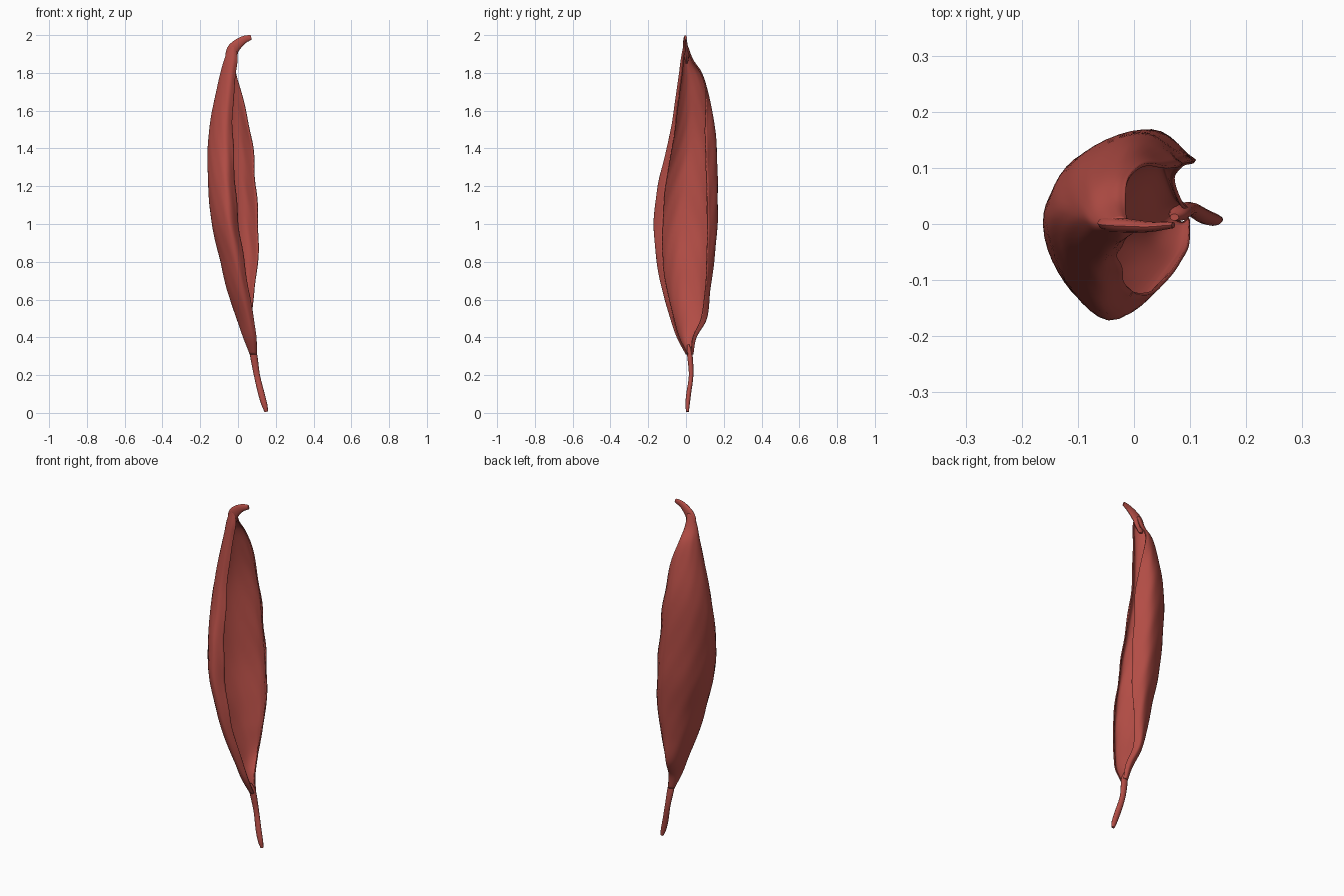
import bpy
import bmesh
from math import sin, pi
from mathutils import Vector

default = bpy.data.objects.get("Cube")
if default:
    bpy.data.objects.remove(default)

red = bpy.data.materials.new("dry red")
red.use_nodes = True
colour = (0.45, 0.074, 0.06, 1)
red.diffuse_color = colour
shader = red.node_tree.nodes["Principled BSDF"]
shader.inputs["Base Color"].default_value = colour
shader.inputs["Roughness"].default_value = 0.8


def spline(points, steps):
    """Smooth path through points of any dimension."""
    pts = [Vector(p) for p in points]
    pts = [2 * pts[0] - pts[1]] + pts + [2 * pts[-1] - pts[-2]]
    path = []
    for a, b, c, d in zip(pts, pts[1:], pts[2:], pts[3:]):
        for i in range(steps):
            t = i / steps
            path.append(b + (c - a) * t / 2 + (2 * a - 5 * b + 4 * c - d) * t * t / 2
                        + (3 * b - a - 3 * c + d) * t ** 3 / 2)
    return path + [pts[-2]]


def add_part(name, bm):
    """Turn a bmesh into a smooth red object."""
    bmesh.ops.recalc_face_normals(bm, faces=bm.faces)
    mesh = bpy.data.meshes.new(name)
    bm.to_mesh(mesh)
    bm.free()
    obj = bpy.data.objects.new(name, mesh)
    bpy.context.collection.objects.link(obj)
    mesh.materials.append(red)
    bpy.ops.object.select_all(action="DESELECT")
    obj.select_set(True)
    bpy.context.view_layer.objects.active = obj
    bpy.ops.object.shade_smooth_by_angle(angle=pi / 4)
    return obj


def section(row):
    """Open C-shaped slice of the curled blade."""
    z, left, front, back, front_x, front_y, back_x, back_y = row
    mid = (front + back) / 2
    half = (back - front) / 2
    front_mid = left + (front_x - left) * .66
    back_mid = left + (back_x - left) * .7
    return spline([
        (front_x, front_y, z),
        (front_mid, front, z),
        (left + (front_mid - left) * .29, mid - half * .64, z),
        (left, mid - half * .08, z),
        (left + (back_mid - left) * .32, mid + half * .64, z),
        (back_mid, back, z),
        (back_x, back_y, z)], 6)


# Curled blade: height, left side, front, back, then x and y of each lip
rows = [
    (1.94, -.045, -.012, .008, -.012, -.008, -.014, .004),
    (1.87, -.07, -.025, .035, -.004, -.014, -.016, .03),
    (1.8, -.09, -.034, .08, -.012, -.02, -.01, .078),
    (1.7, -.113, -.048, .113, -.022, -.034, .016, .105),
    (1.55, -.142, -.069, .145, -.03, -.052, .052, .102),
    (1.4, -.157, -.099, .16, -.025, -.074, .078, .103),
    (1.2, -.154, -.147, .165, -.015, -.108, .093, .11),
    (1, -.135, -.168, .164, .002, -.122, .106, .113),
    (.8, -.09, -.152, .146, .032, -.122, .104, .11),
    (.65, -.055, -.123, .126, .056, -.1, .086, .102),
    (.5, -.005, -.08, .108, .082, -.064, .07, .08),
    (.4, .03, -.046, .053, .097, -.036, .085, .036),
    (.31, .065, .002, .036, .098, .01, .094, .028)]
bm = bmesh.new()
grid = []
for row in spline(rows, 7):
    line = section(row)
    verts = []
    for i, p in enumerate(line):
        side = abs(i / (len(line) - 1) * 2 - 1)
        # Fine slanting veins and a wavy lip, fading at the ends
        fade = max(0, sin(pi * (p.z - .31) / 1.63))
        vein = .001 * fade * sin(p.z * 28 + side * 26)
        lip = .003 * fade * side ** 6 * sin(p.z * 23 + side)
        out = Vector((p.x, p.y, 0)).normalized()
        verts.append(bm.verts.new(p + out * vein + Vector((lip, 0, 0))))
    grid.append(verts)
for upper, lower in zip(grid, grid[1:]):
    for i in range(len(upper) - 1):
        bm.faces.new((upper[i], upper[i + 1], lower[i + 1], lower[i]))
blade = add_part("curled_blade", bm)
solid = blade.modifiers.new("thickness", "SOLIDIFY")
solid.thickness = .006
solid.offset = 0


def stalk(name, points, flat):
    """Tapered oval tube along x, y, z, radius points; flat squeezes y."""
    sides = 12
    path = spline(points, 6)
    bm = bmesh.new()
    rings = []
    for i, p in enumerate(path):
        along = (path[min(i + 1, len(path) - 1)] - path[max(i - 1, 0)]).xyz.normalized()
        across = along.cross(Vector((0, 1, 0))).normalized()
        rings.append([bm.verts.new(p.xyz + p.w * (
            across * sin(k * 2 * pi / sides + pi / 2)
            + Vector((0, flat, 0)) * sin(k * 2 * pi / sides))) for k in range(sides)])
    for a, b in zip(rings, rings[1:]):
        for k in range(sides):
            n = (k + 1) % sides
            bm.faces.new((a[k], a[n], b[n], b[k]))
    bm.faces.new(rings[0])
    bm.faces.new(rings[-1])
    add_part(name, bm)


# Stem below and hooked tip above
stalk("stem", [
    (.072, .012, .36, .008), (.082, .02, .31, .019), (.1, .027, .2, .016),
    (.124, .014, .1, .017), (.141, .008, .04, .015), (.15, .008, .006, .009)], .75)
stalk("hooked_tip", [
    (-.042, .004, 1.85, .012), (-.036, .002, 1.89, .03), (-.026, -.002, 1.925, .031),
    (.002, -.004, 1.955, .026), (.032, -.005, 1.976, .02), (.055, -.003, 1.984, .016),
    (.07, -.002, 1.988, .012)], .45)
